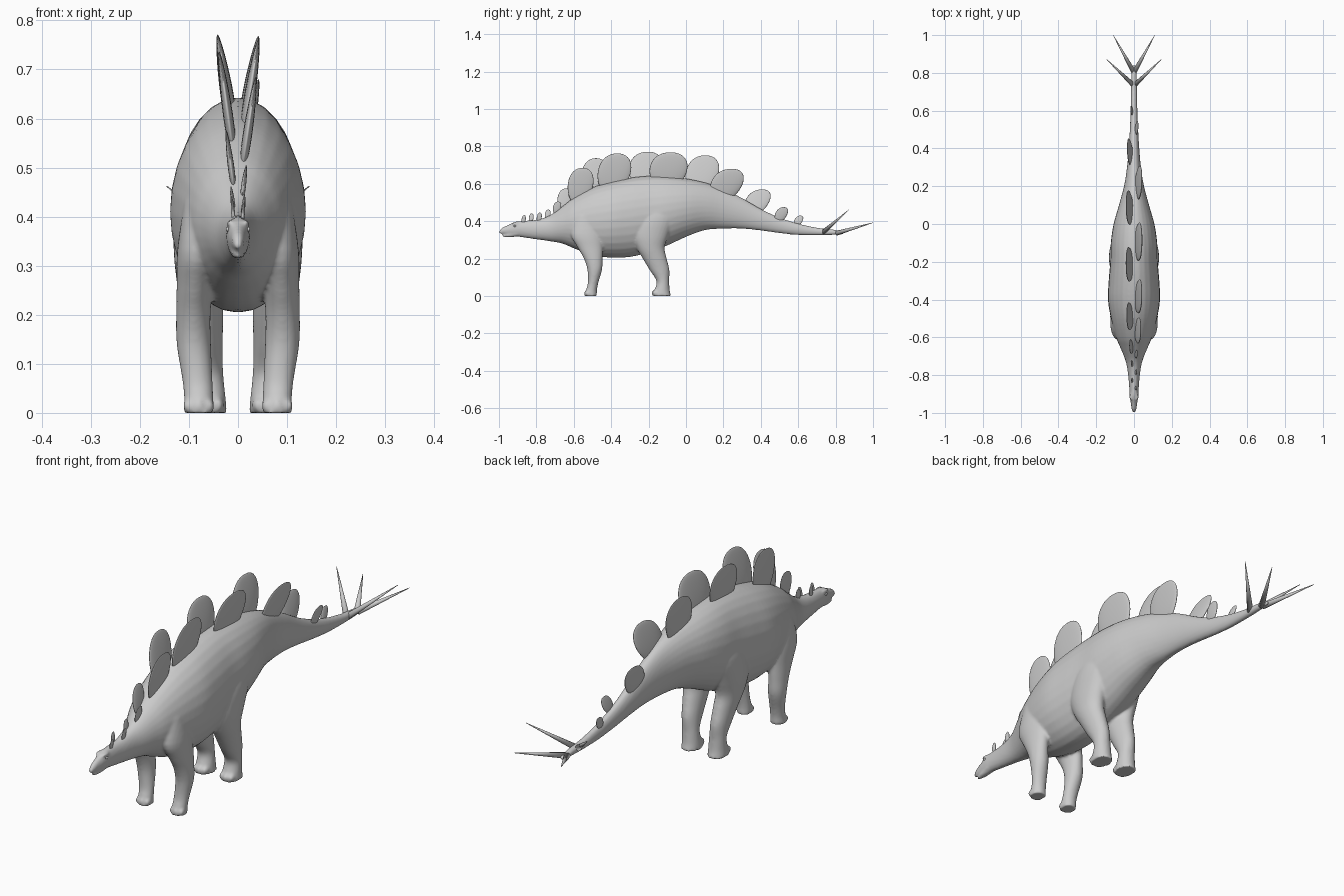
import bpy, bmesh, math
from mathutils import Vector, Matrix

if "Cube" in bpy.data.objects:
    bpy.data.objects.remove(bpy.data.objects["Cube"])


def catmull(rows, sub):
    """Smoothly refine a list of number tuples."""
    out = []
    for i in range(len(rows) - 1):
        p0, p1 = rows[max(i - 1, 0)], rows[i]
        p2, p3 = rows[i + 1], rows[min(i + 2, len(rows) - 1)]
        for k in range(sub):
            t = k / sub
            out.append([0.5 * (2 * b + (c - a) * t + (2 * a - 5 * b + 4 * c - d) * t * t
                               + (3 * b - a - 3 * c + d) * t ** 3)
                        for a, b, c, d in zip(p0, p1, p2, p3)])
    out.append(list(rows[-1]))
    return out


def tube(bm, rows, along, n=28, sub=4):
    """Closed loft. rows: (position, centre x, centre other, radius x, radius other)."""
    rings = []
    for t, cx, cb, rx, rb in catmull(rows, sub):
        ring = []
        for k in range(n):
            a = 2 * math.pi * k / n
            x, b = cx + rx * math.cos(a), cb + rb * math.sin(a)
            ring.append(bm.verts.new((x, t, b) if along == 'y' else (x, b, t)))
        rings.append(ring)
    for r, q in zip(rings, rings[1:]):
        for k in range(n):
            bm.faces.new((r[k], r[(k + 1) % n], q[(k + 1) % n], q[k]))
    bm.faces.new(rings[0])
    bm.faces.new(rings[-1])


def ball(bm, c, r):
    bmesh.ops.create_uvsphere(bm, u_segments=16, v_segments=10, radius=1,
                              matrix=Matrix.Translation(c) @ Matrix.Diagonal((*r, 1)))


def finish(bm, name):
    bmesh.ops.recalc_face_normals(bm, faces=bm.faces)
    for f in bm.faces:
        f.smooth = True
    me = bpy.data.meshes.new(name)
    bm.to_mesh(me)
    bm.free()
    ob = bpy.data.objects.new(name, me)
    bpy.context.collection.objects.link(ob)
    return ob


# Trunk, neck, head and tail: (y, top z, bottom z, half width)
trunk = [(-1.0, .343, .334, .005), (-.985, .364, .332, .011), (-.95, .381, .325, .017),
         (-.91, .398, .319, .023), (-.87, .402, .313, .025), (-.8, .408, .303, .031),
         (-.73, .43, .293, .043), (-.66, .48, .28, .07), (-.6, .525, .255, .095),
         (-.5, .58, .218, .122), (-.4, .612, .205, .138), (-.3, .632, .209, .134),
         (-.2, .642, .232, .126), (-.1, .64, .27, .123), (0, .628, .316, .108),
         (.1, .607, .352, .08), (.2, .572, .36, .053), (.3, .524, .36, .037),
         (.4, .466, .35, .028), (.5, .42, .336, .022), (.6, .388, .326, .018),
         (.7, .366, .324, .016), (.78, .357, .326, .014), (.84, .345, .33, .009)]
# Legs: (z, centre x, centre y, radius x, radius y)
front_leg = [(0, .08, -.51, .031, .034), (.03, .08, -.506, .03, .03), (.07, .083, -.497, .031, .028),
             (.14, .09, -.488, .035, .039), (.2, .091, -.496, .035, .05), (.26, .088, -.512, .037, .068),
             (.33, .082, -.53, .042, .085), (.43, .07, -.53, .04, .065)]
hind_leg = [(0, .062, -.13, .039, .05), (.03, .062, -.128, .037, .041), (.08, .064, -.124, .034, .034),
            (.14, .068, -.142, .037, .053), (.2, .072, -.167, .042, .064), (.26, .077, -.19, .047, .076),
            (.33, .081, -.19, .05, .098), (.42, .08, -.165, .05, .105), (.52, .065, -.14, .04, .075)]

bm = bmesh.new()
tube(bm, [(y, 0, (a + b) / 2, w, (a - b) / 2) for y, a, b, w in trunk], 'y')
# Lower jaw
tube(bm, [(-.982, 0, .321, .006, .005), (-.95, 0, .324, .014, .01), (-.9, 0, .332, .019, .014)], 'y', 16)
for s in (1, -1):
    for leg, toe_y, r in ((front_leg, -.53, .014), (hind_leg, -.166, .016)):
        tube(bm, [(z, s * cx, cy, rx, ry) for z, cx, cy, rx, ry in leg], 'z')
        # Toes
        for k in (-1, 0, 1):
            ball(bm, (s * leg[0][1] + k * .021, toe_y + abs(k) * .007, r), (r * .8, r * 1.2, r))
    # Brow ridges
    ball(bm, (s * .017, -.915, .388), (.007, .02, .006))
body = finish(bm, "body")
m = body.modifiers.new("blend", 'REMESH')
m.mode = 'VOXEL'
m.voxel_size = .006
m.use_smooth_shade = True
m = body.modifiers.new("soften", 'SMOOTH')
m.factor = .5
m.iterations = 5

# Eyes
bm = bmesh.new()
for s in (1, -1):
    ball(bm, (s * .021, -.915, .374), (.004, .007, .005))
finish(bm, "eyes")


def plate(name, side, y, base, top, width, lean):
    """Leaf-shaped back plate tilted outwards and leaning backwards."""
    bm = bmesh.new()
    ball(bm, (0, 0, 0), (1, 1, 1))
    bmesh.ops.subdivide_edges(bm, edges=bm.edges, cuts=1, smooth=1, use_grid_fill=True)
    low = base - (top - base) * .35
    h = (top - low) / 2
    for v in bm.verts:
        x, b, z = v.co.normalized()
        up = (z + 1) / 2
        b = math.copysign(abs(b) ** .88, b) * (1 + .12 * z)
        v.co = (side * (.008 + .21 * min(width, .16) * up) + x * (.003 + .055 * width) * (1.15 - .5 * up),
                y + b * width / 2 + lean * z, low + up * 2 * h)
    finish(bm, name)


# Back plates, alternating right and left: (side, y, base z, top z, width, backward lean)
plates = [(1, -.565, .54, .685, .135, .012), (-1, -.49, .575, .737, .145, .01), (1, -.385, .6, .762, .175, .018),
          (-1, -.215, .625, .771, .18, .01), (1, -.095, .62, .768, .2, .012), (-1, .085, .6, .752, .175, .018),
          (1, .215, .55, .68, .17, .028), (-1, .378, .465, .57, .13, .028),
          (1, .508, .415, .475, .065, .014), (-1, .6, .385, .43, .045, .012),
          (-1, -.65, .485, .575, .075, .008), (1, -.69, .455, .505, .042, .006), (-1, -.74, .42, .462, .03, .004),
          (1, -.785, .405, .446, .026, .004), (-1, -.828, .4, .442, .024, .003), (1, -.868, .397, .432, .022, .003)]
for i, p in enumerate(plates):
    plate(f"back_plate_{i + 1}", *p)

# Tail spikes
for s in (1, -1):
    for name, a, b in (("front", (s * .003, .735, .342), (s * .145, .872, .462)),
                       ("rear", (s * .002, .805, .336), (s * .11, 1.0, .392))):
        a, b = Vector(a), Vector(b)
        bm = bmesh.new()
        d = b - a
        bmesh.ops.create_cone(bm, cap_ends=True, segments=16, radius1=.013, radius2=.001, depth=d.length,
                              matrix=Matrix.Translation((a + b) / 2) @ d.to_track_quat('Z', 'Y').to_matrix().to_4x4())
        finish(bm, f"tail_spike_{name}_{'left' if s < 0 else 'right'}")
